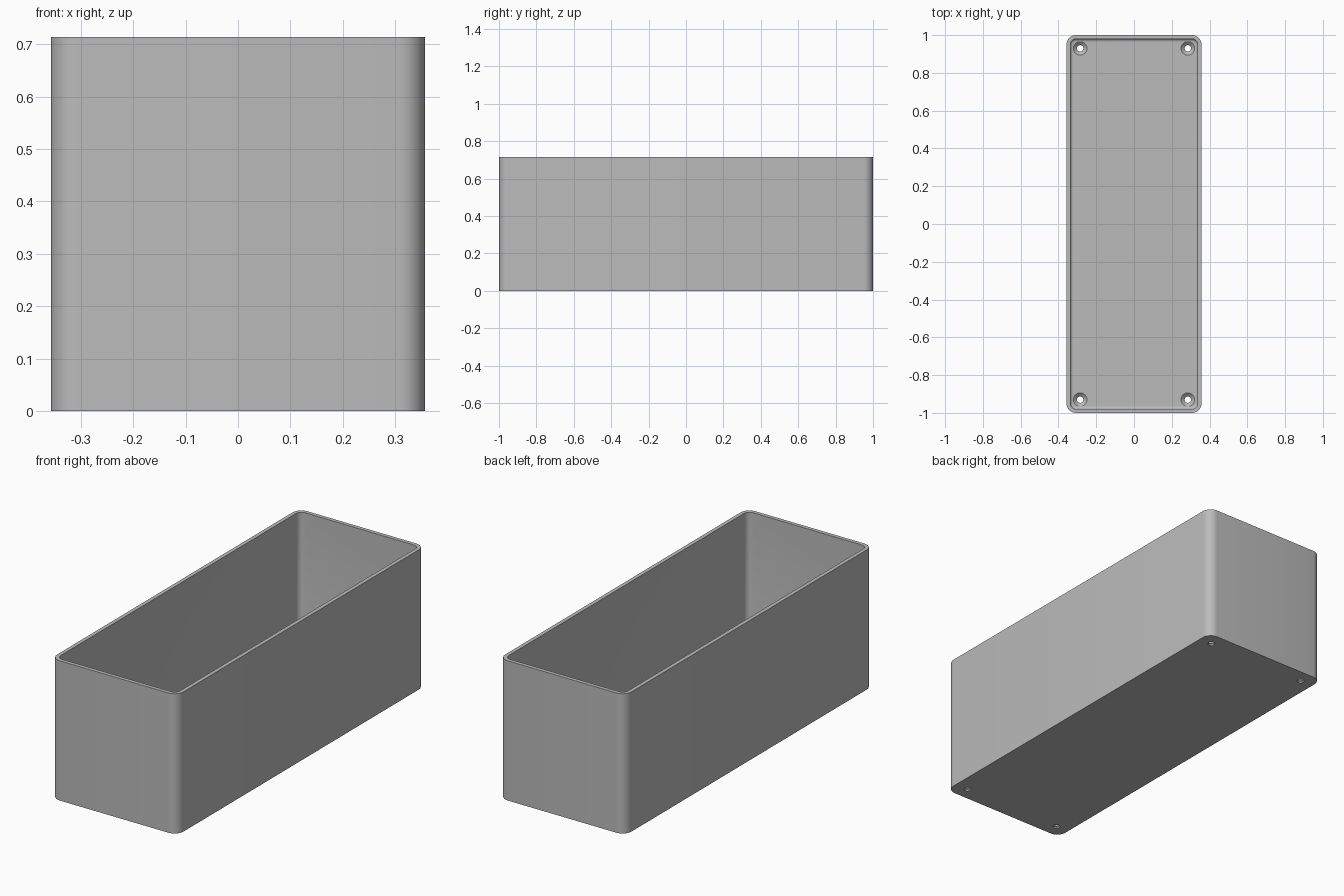
import bpy, bmesh, math
from mathutils import Vector

cube = bpy.data.objects.get("Cube")
if cube:
    bpy.data.objects.remove(cube, do_unlink=True)

HALF_X, HALF_Y, HEIGHT = 0.357, 1.0, 0.714
RADIUS, WALL, FLOOR, FILLET = 0.05, 0.02, 0.025, 0.015
HOLE_X, HOLE_Y = 0.285, 0.93

grey = bpy.data.materials.new("plain grey")
grey.use_nodes = True
colour = (0.5, 0.5, 0.5, 1)
grey.diffuse_color = colour
grey.node_tree.nodes["Principled BSDF"].inputs["Base Color"].default_value = colour


def rounded_loop(hx, hy, r, z, steps=8):
    """Rounded rectangle, counter-clockwise from above."""
    points = []
    for corner, (sx, sy) in enumerate([(1, 1), (-1, 1), (-1, -1), (1, -1)]):
        for i in range(steps + 1):
            a = math.pi / 2 * (corner + i / steps)
            points.append(Vector((sx * (hx - r) + r * math.cos(a),
                                  sy * (hy - r) + r * math.sin(a), z)))
    return points


def circle_loop(x, y, r, z, sides=32):
    return [Vector((x + r * math.cos(math.tau * i / sides),
                    y + r * math.sin(math.tau * i / sides), z)) for i in range(sides)]


def loft(name, groups):
    """Join each group's loops with quads and cap its first and last loop."""
    bm = bmesh.new()
    for loops in groups:
        rings = [[bm.verts.new(p) for p in loop] for loop in loops]
        for low, high in zip(rings, rings[1:]):
            for i in range(len(low)):
                j = (i + 1) % len(low)
                bm.faces.new((low[i], low[j], high[j], high[i]))
        bm.faces.new(rings[0][::-1])
        bm.faces.new(rings[-1])
    bmesh.ops.recalc_face_normals(bm, faces=bm.faces)
    mesh = bpy.data.meshes.new(name)
    bm.to_mesh(mesh)
    bm.free()
    mesh.materials.append(grey)
    obj = bpy.data.objects.new(name, mesh)
    bpy.context.collection.objects.link(obj)
    return obj


def inset(d, z):
    return rounded_loop(HALF_X - d, HALF_Y - d, RADIUS - d, z)


# Open box: outer wall, rim, inner wall and filleted floor
loops = [inset(0, 0), inset(0, HEIGHT), inset(WALL, HEIGHT)]
for k in range(6):
    a = math.pi / 2 * k / 5
    loops.append(inset(WALL + FILLET * (1 - math.cos(a)),
                       FLOOR + FILLET * (1 - math.sin(a))))
box = loft("open_box", [loops])

# Countersunk screw holes in the floor corners
cutters = []
for sx in (-1, 1):
    for sy in (-1, 1):
        x, y = sx * HOLE_X, sy * HOLE_Y
        cutters.append([circle_loop(x, y, r, z) for r, z in
                        ((0.017, -0.02), (0.017, 0.008), (0.036, FLOOR), (0.036, 0.05))])
cutter = loft("screw_hole_cutter", cutters)
cutter.hide_render = True

bpy.context.view_layer.objects.active = box
box.select_set(True)
cut = box.modifiers.new("screw_holes", 'BOOLEAN')
cut.operation = 'DIFFERENCE'
cut.solver = 'EXACT'
cut.object = cutter
bpy.ops.object.modifier_apply(modifier=cut.name)
bpy.data.objects.remove(cutter, do_unlink=True)
bpy.ops.object.shade_smooth_by_angle(angle=math.radians(30))
